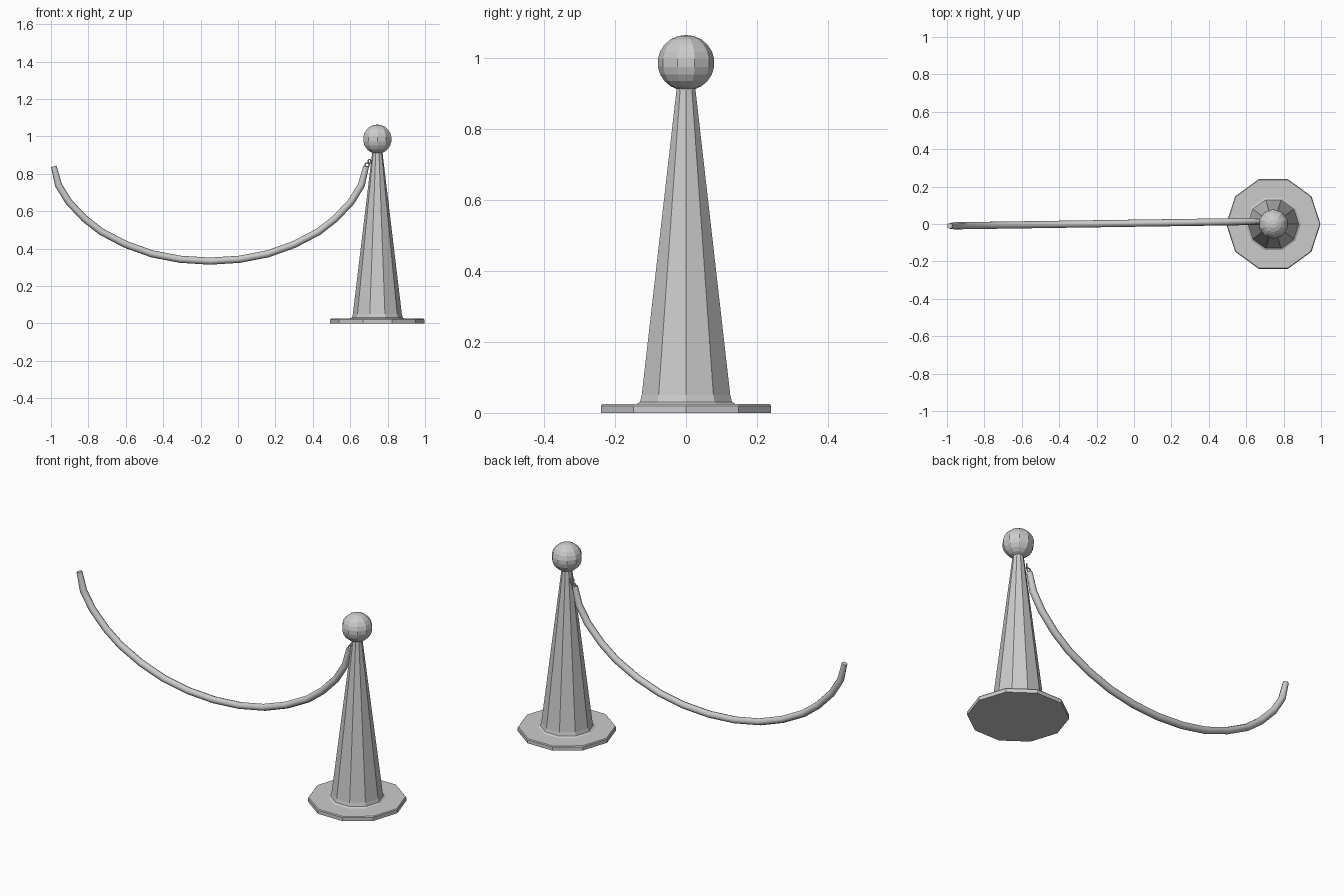
import bpy, bmesh, math
from mathutils import Matrix

if "Cube" in bpy.data.objects:
    bpy.data.objects.remove(bpy.data.objects["Cube"])

POST_X = 0.745
SIDES = 10


def lathe(name, profile):
    """Revolve an (r, z) profile into a flat-faced ten-sided solid."""
    bm = bmesh.new()
    rings = [[bm.verts.new((r * math.cos(2 * math.pi * i / SIDES),
                            r * math.sin(2 * math.pi * i / SIDES), z))
              for i in range(SIDES)] for r, z in profile]
    for a, b in zip(rings, rings[1:]):
        for i in range(SIDES):
            j = (i + 1) % SIDES
            bm.faces.new((a[i], a[j], b[j], b[i]))
    bm.faces.new(rings[0][::-1])
    bm.faces.new(rings[-1])
    return finish(name, bm, (POST_X, 0, 0))


def finish(name, bm, loc):
    me = bpy.data.meshes.new(name)
    bm.to_mesh(me)
    bm.free()
    ob = bpy.data.objects.new(name, me)
    ob.location = loc
    bpy.context.collection.objects.link(ob)
    return ob


# Foot plate and tapered post
lathe("base_and_post", [(0.252, 0), (0.252, 0.02), (0.248, 0.025), (0.147, 0.025),
                        (0.136, 0.031), (0.131, 0.05), (0.028, 0.91), (0.02, 0.925)])

# Ball finial
bm = bmesh.new()
bmesh.ops.create_uvsphere(bm, u_segments=SIDES, v_segments=11, radius=0.08,
                          matrix=Matrix.Diagonal((1, 1, 0.98, 1)))
finish("ball_finial", bm, (POST_X, 0, 0.985))

# Rope: half of the sag as (distance from lowest point, z), mirrored
half = [(0.835, 0.84), (0.81, 0.74), (0.755, 0.65), (0.67, 0.56), (0.58, 0.49),
        (0.45, 0.422), (0.31, 0.372), (0.16, 0.343)]
path = [(-d, z) for d, z in half] + [(0, 0.333)] + [(d, z) for d, z in reversed(half)]
cu = bpy.data.curves.new("rope", 'CURVE')
cu.dimensions = '3D'
cu.bevel_depth = 0.019
cu.bevel_resolution = 2
cu.use_fill_caps = True
sp = cu.splines.new('POLY')
sp.points.add(len(path) - 1)
for k, (p, (d, z)) in enumerate(zip(sp.points, path)):
    p.co = (d - 0.15, 0.002 + 0.0145 * d, z, 1)
    p.radius = 0.8 if k in (0, len(path) - 1) else 1.0
rope = bpy.data.objects.new("rope", cu)
bpy.context.collection.objects.link(rope)

# Small fastening rings between rope and post
for name, x, z, turn in (("rope_ring", 0.69, 0.847, 0), ("post_ring", 0.703, 0.866, 90)):
    bpy.ops.mesh.primitive_torus_add(
        major_segments=10, minor_segments=6, major_radius=0.011, minor_radius=0.004,
        location=(x, 0.016, z), rotation=(math.radians(90), 0, math.radians(turn * 0.5)))
    bpy.context.object.name = name
